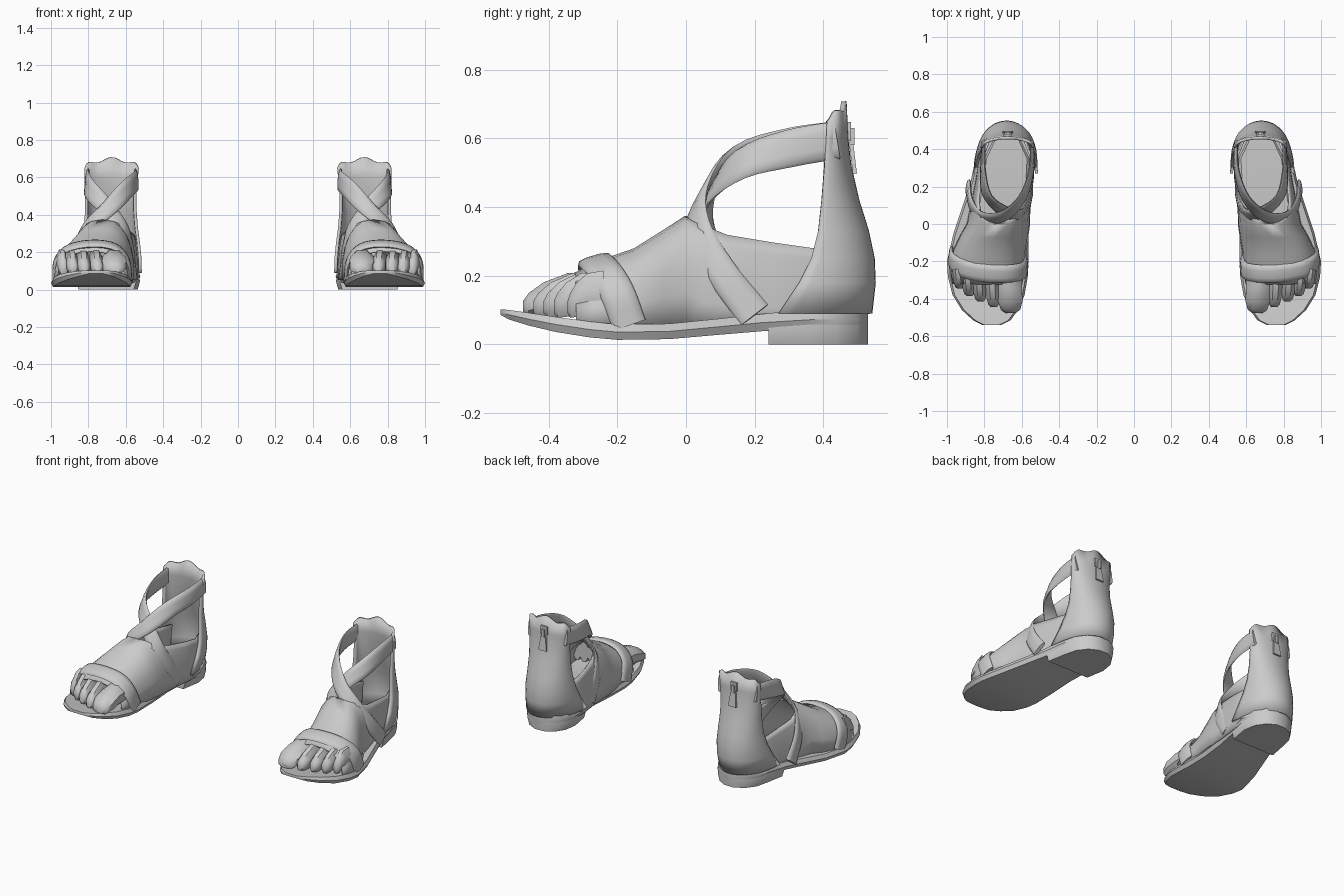
import bpy, bmesh, math
from mathutils import Vector

if "Cube" in bpy.data.objects:
    bpy.data.objects.remove(bpy.data.objects["Cube"])

grey = bpy.data.materials.new("grey")
grey.diffuse_color = (0.6, 0.6, 0.6, 1)
grey.use_nodes = True
grey.node_tree.nodes["Principled BSDF"].inputs["Base Color"].default_value = grey.diffuse_color


def finish(name, bm, thick=0, angle=40):
    """Make a mirrored, shaded object out of a bmesh of the right-hand shoe."""
    bmesh.ops.remove_doubles(bm, verts=bm.verts, dist=0.0005)
    bmesh.ops.recalc_face_normals(bm, faces=bm.faces)
    me = bpy.data.meshes.new(name)
    bm.to_mesh(me)
    bm.free()
    me.materials.append(grey)
    ob = bpy.data.objects.new(name, me)
    bpy.context.collection.objects.link(ob)
    if thick:
        s = ob.modifiers.new("thickness", 'SOLIDIFY')
        s.thickness, s.offset = thick, 0
    ob.modifiers.new("pair", 'MIRROR').use_mirror_merge = False
    bpy.ops.object.select_all(action='DESELECT')
    ob.select_set(True)
    bpy.context.view_layer.objects.active = ob
    bpy.ops.object.shade_smooth_by_angle(angle=math.radians(angle))
    return ob


def loft(bm, rows, closed=False, caps=False):
    vs = [[bm.verts.new(p) for p in r] for r in rows]
    n = len(vs[0])
    for a, b in zip(vs, vs[1:]):
        for i in range(n if closed else n - 1):
            j = (i + 1) % n
            bm.faces.new((a[i], a[j], b[j], b[i]))
    if caps:
        bm.faces.new(vs[0])
        bm.faces.new(vs[-1])


def smooth(pts, n=4):
    """Catmull-Rom interpolation of tuples."""
    P = [Vector(p) for p in pts]
    P = [2 * P[0] - P[1]] + P + [2 * P[-1] - P[-2]]
    out = []
    for i in range(1, len(P) - 2):
        a, b, c, d = P[i - 1:i + 3]
        for k in range(n):
            t = k / n
            out.append(0.5 * (2 * b + (c - a) * t + (2 * a - 5 * b + 4 * c - d) * t * t
                              + (3 * b - a - 3 * c + d) * t ** 3))
    return out + [P[-2]]


def slab(name, stations):
    """Loft of rounded slab sections: y, left x, right x, bottom z, top z."""
    bm = bmesh.new()
    rows = []
    for y, l, r, b, t in stations:
        e, m = 0.012, (b + t) / 2
        rows.append([(l + e, y, b), (r - e, y, b), (r, y, m), (r - e, y, t),
                     (l + e, y, t), (l, y, m)])
    loft(bm, rows, True, True)
    return finish(name, bm)


# Sole and heel block
slab("sole", [(-.54, .71, .81, .085, .102), (-.515, .66, .86, .072, .1), (-.46, .62, .92, .055, .092),
              (-.38, .585, .97, .036, .08), (-.28, .568, .995, .02, .066), (-.2, .565, 1., .013, .058),
              (-.05, .565, .965, .015, .06), (.1, .56, .915, .028, .075), (.22, .545, .875, .038, .088),
              (.36, .522, .845, .04, .103), (.44, .535, .825, .04, .105), (.5, .575, .78, .04, .105),
              (.53, .63, .72, .04, .105)])
slab("heel_block", [(.24, .545, .865, 0, .08), (.36, .524, .843, 0, .09), (.44, .537, .823, 0, .09),
                    (.5, .577, .778, 0, .09), (.53, .632, .718, 0, .09)])

# Instep (closed arches) and low side walls (arches cut off at a rim)
def arch(y, xc, hw, zt, lo, hi, n=12):
    zb, row = .05, []
    for i in range(n + 1):
        a = lo + (hi - lo) * i / n
        c = math.cos(a)
        row.append((xc + hw * math.copysign(abs(c) ** .8, c), y, zb + (zt - zb) * math.sin(a) ** .85))
    return row


bm = bmesh.new()
loft(bm, [arch(*s, 0, math.pi) for s in [(-.32, .785, .185, .205), (-.25, .783, .195, .24),
          (-.15, .775, .192, .275), (-.07, .75, .18, .325), (0, .725, .165, .37)]])
walls = [(0, .725, .165, .37, 1.57), (.05, .72, .16, .39, 1.0), (.12, .71, .155, .42, .75),
         (.25, .69, .15, .45, .6), (.36, .68, .145, .45, .55), (.44, .68, .11, .45, .55)]
for side in (0, 1):
    loft(bm, [arch(y, x, h, t, 0, a, 6) if side else arch(y, x, h, t, math.pi - a, math.pi, 6)
              for y, x, h, t, a in walls])
finish("foot_upper", bm, .01)

# Insole
slab("insole", [(0, .6, .85, .07, .1), (.15, .57, .83, .08, .11), (.35, .56, .8, .09, .115),
                (.48, .62, .74, .09, .115)])

# Toes: x at root, x at tip, tip y, half width
bm = bmesh.new()
for x0, x1, tip, hw in [(.665, .66, -.475, .07), (.765, .75, -.445, .038), (.833, .82, -.415, .037),
                        (.895, .88, -.385, .034), (.945, .932, -.345, .03)]:
    rows = []
    for t, w, zc, hz in [(0, 1, .15, .065), (.45, 1, .147, .06), (.75, 1, .13, .05),
                         (.93, .8, .113, .036), (1, .45, .108, .018)]:
        y, x = -.24 + (tip + .24) * t, x0 + (x1 - x0) * t
        rows.append([(x + hw * w * math.cos(k * math.pi / 4 + .39), y,
                      zc + hz * 1.08 * math.sin(k * math.pi / 4 + .39)) for k in range(8)])
    loft(bm, rows, True, True)
finish("toes", bm)


def strap(name, pts, thick):
    """Flat band; each point is x, y, z, outward normal x, y, z, width."""
    bm, P, rows = bmesh.new(), smooth(pts), []
    for i, p in enumerate(P):
        q = Vector(p[:3])
        t = Vector(P[min(i + 1, len(P) - 1)][:3]) - Vector(P[max(i - 1, 0)][:3])
        w = t.cross(Vector(p[3:6])).normalized()
        n = w.cross(t).normalized()
        rows.append([q + w * (p[6] / 2 * u) + n * (thick * v) for u, v in
                     [(-1, 0), (-.85, .75), (-.4, 1), (.4, 1), (.85, .75), (1, 0), (.8, -.5), (-.8, -.5)]])
    loft(bm, rows, True, True)
    return finish(name, bm, angle=50)


# Crossing ankle straps and toe strap
strap("front_ankle_strap", [(.55, .44, .595, -1, .1, 0, .11), (.55, .3, .575, -1, -.2, .1, .11),
      (.595, .15, .535, -.8, -.7, .3, .1), (.69, .05, .435, 0, -1, .5, .09),
      (.80, .035, .335, .6, -.7, .5, .09), (.865, .1, .215, 1, -.25, .3, .09),
      (.885, .2, .085, 1, 0, .2, .1)], .014)
strap("rear_ankle_strap", [(.8, .44, .595, 1, .1, 0, .11), (.805, .3, .57, 1, -.2, .1, .11),
      (.785, .16, .525, .8, -.7, .3, .1), (.70, .075, .435, 0, -1, .5, .09),
      (.615, .05, .325, -.6, -.7, .5, .09), (.572, .1, .215, -1, -.25, .3, .09),
      (.555, .19, .085, -1, 0, .2, .1)], .014)
strap("toe_strap", [(.975, -.165, .055, 1, 0, .2, .1), (.97, -.2, .15, 1, -.1, .4, .1),
      (.91, -.24, .217, .4, -.3, 1, .1), (.78, -.265, .243, 0, -.3, 1, .1),
      (.66, -.265, .225, -.4, -.3, 1, .1), (.595, -.25, .155, -1, -.1, .4, .1),
      (.582, -.21, .055, -1, 0, .2, .1)], .016)

# Heel counter: back y, front y, left x, right x at each height, scalloped top
bm = bmesh.new()
rows = []
levels = [(.09, .535, .27, .522, .85), (.18, .545, .33, .525, .838), (.25, .542, .365, .532, .828),
          (.33, .525, .385, .543, .815), (.42, .497, .395, .55, .81), (.52, .474, .403, .55, .81),
          (.6, .465, .408, .543, .812), (.65, .46, .41, .538, .812)]
for z, yb, yf, l, r in levels:
    row = []
    for i in range(25):
        a = math.pi * i / 24
        c, s = math.cos(a), math.sin(a)
        dz = .03 * s + .016 * (1 - math.cos(6 * a)) * .5 + .012 * s ** 8 if z == .65 else 0
        row.append(((l + r) / 2 + (r - l) / 2 * c, yf + (yb - yf) * s ** .9, z + dz))
    rows.append(row)
loft(bm, rows)
finish("heel_counter", bm, .016)


# Zip slider, ring and pull tab at the back
def box(bm, c, s):
    r = bmesh.ops.create_cube(bm, size=1)
    for v in r["verts"]:
        v.co = Vector(c) + Vector(v.co[k] * s[k] for k in range(3))
    return r["verts"]


bm = bmesh.new()
box(bm, (.675, .472, .62), (.045, .018, .055))
box(bm, (.675, .484, .605), (.02, .014, .05))
for v in box(bm, (.675, .487, .54), (.045, .012, .085)):
    v.co.y += (.54 - v.co.z) * .12
    v.co.x += (v.co.x - .675) * (.54 - v.co.z) * 5
finish("zip_pull", bm)
